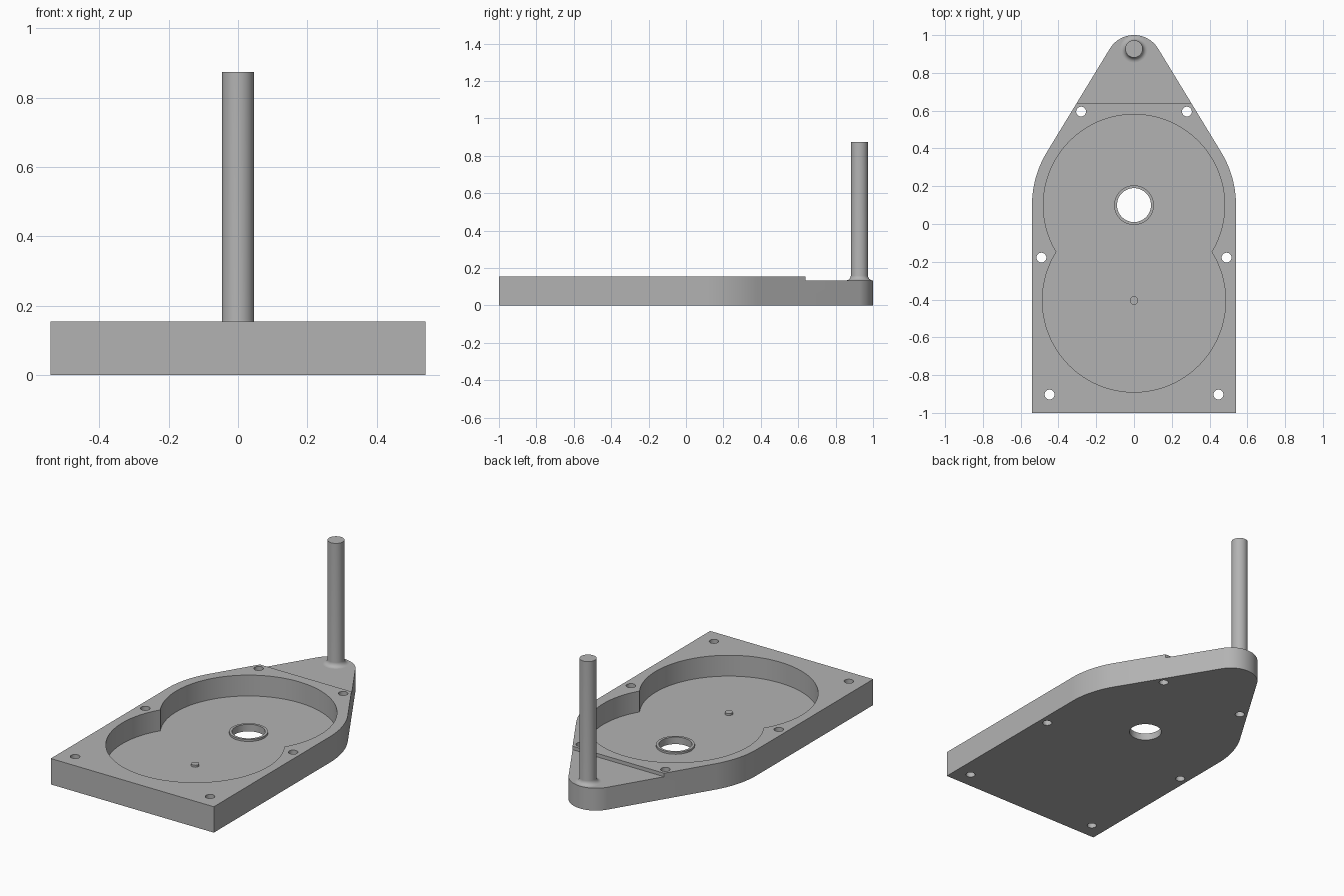
import bpy
import bmesh
from math import asin, acos, cos, sin, pi, radians
from mathutils import Matrix, Vector

cube = bpy.data.objects.get("Cube")
if cube:
    bpy.data.objects.remove(cube, do_unlink=True)

GREY = (0.45, 0.45, 0.45, 1)
mat = bpy.data.materials.new("plain grey")
mat.use_nodes = True
mat.diffuse_color = GREY
mat.node_tree.nodes["Principled BSDF"].inputs["Base Color"].default_value = GREY

TOP, LEDGE, FLOOR = 0.155, 0.134, 0.03
HUB_Y, LOWER_Y, PIN_Y = 0.1, -0.405, 0.927


def make_object(name, bm):
    bmesh.ops.recalc_face_normals(bm, faces=bm.faces)
    mesh = bpy.data.meshes.new(name)
    bm.to_mesh(mesh)
    bm.free()
    mesh.materials.append(mat)
    obj = bpy.data.objects.new(name, mesh)
    bpy.context.collection.objects.link(obj)
    return obj


def arc(x, y, r, start, end, steps=48):
    angles = [start + (end - start) * i / steps for i in range(steps + 1)]
    return [(x + r * cos(a), y + r * sin(a)) for a in angles]


def prism(name, outline, z0, z1):
    bm = bmesh.new()
    face = bm.faces.new([bm.verts.new((x, y, z0)) for x, y in outline])
    grown = bmesh.ops.extrude_face_region(bm, geom=[face])["geom"]
    for v in grown:
        if isinstance(v, bmesh.types.BMVert):
            v.co.z = z1
    return make_object(name, bm)


def lathe(name, profile, y):
    bm = bmesh.new()
    verts = [bm.verts.new((r, 0, z)) for r, z in profile]
    edges = [bm.edges.new(pair) for pair in zip(verts, verts[1:])]
    bmesh.ops.spin(bm, geom=verts + edges, cent=(0, 0, 0), axis=(0, 0, 1),
                   angle=2 * pi, steps=48)
    bmesh.ops.remove_doubles(bm, verts=bm.verts, dist=1e-5)
    bmesh.ops.translate(bm, verts=bm.verts, vec=(0, y, 0))
    return make_object(name, bm)


def cut(target, cutter):
    cutter.hide_render = True
    mod = target.modifiers.new("cut", 'BOOLEAN')
    mod.operation = 'DIFFERENCE'
    mod.solver = 'EXACT'
    mod.object = cutter
    bpy.context.view_layer.objects.active = target
    bpy.ops.object.modifier_apply(modifier=mod.name)
    bpy.data.objects.remove(cutter, do_unlink=True)


# Plate: square front, rounded shoulders tangent to a rounded nose
half, nose_r, nose_y = 0.54, 0.15, 0.85
tilt = asin((half - nose_r) / (nose_y - HUB_Y))
outline = [(-half, -1), (half, -1)]
outline += arc(0, HUB_Y, half, 0, tilt, 20)
outline += arc(0, nose_y, nose_r, tilt, pi - tilt, 40)
outline += arc(0, HUB_Y, half, pi - tilt, pi, 20)
plate = prism("base_plate", outline, 0, TOP)

# Lowered ledge on the nose
cut(plate, prism("ledge_cutter", [(-1, 0.64), (1, 0.64), (1, 2), (-1, 2)], LEDGE, 1))

# Pocket made of two overlapping circles
r_up, r_low = 0.48, 0.485
gap = HUB_Y - LOWER_Y
rise = (r_low ** 2 - r_up ** 2 + gap ** 2) / (2 * gap)
a_low = asin(rise / r_low)
a_up = asin((gap - rise) / r_up)
pocket = arc(0, HUB_Y, r_up, -a_up, pi + a_up, 80)
pocket += arc(0, LOWER_Y, r_low, pi - a_low, 2 * pi + a_low, 80)[1:-1]
cut(plate, prism("pocket_cutter", pocket, FLOOR, 1))

# Centre hole and the mirrored screw holes
holes = [(0, HUB_Y, 0.09)]
for x, y in [(0.28, 0.595), (0.49, -0.178), (0.447, -0.903)]:
    holes += [(x, y, 0.026), (-x, y, 0.026)]
for x, y, r in holes:
    cut(plate, prism("hole_cutter", arc(x, y, r, 0, 2 * pi)[:-1], -1, 1))

# Tall pin with a fillet at its foot
pin_r, fillet = 0.046, 0.026
foot = [(pin_r + fillet * (1 - sin(t)), LEDGE + fillet * (1 - cos(t)))
        for t in [pi / 2 * i / 8 for i in range(9)]]
pin = lathe("pin", foot + [(pin_r, 0.873), (0, 0.873)], PIN_Y)

# Low lip around the centre hole and a small stud in the lower pocket
lip_top = FLOOR + 0.012
lip = lathe("hole_lip", [(0.09, FLOOR), (0.09, lip_top), (0.105, lip_top), (0.105, FLOOR)], HUB_Y)
stud = lathe("stud", [(0.022, FLOOR), (0.022, lip_top), (0, lip_top)], LOWER_Y)

bpy.ops.object.select_all(action='DESELECT')
for obj in (plate, pin, lip, stud):
    obj.select_set(True)
bpy.context.view_layer.objects.active = plate
bpy.ops.object.shade_smooth_by_angle(angle=radians(30))
